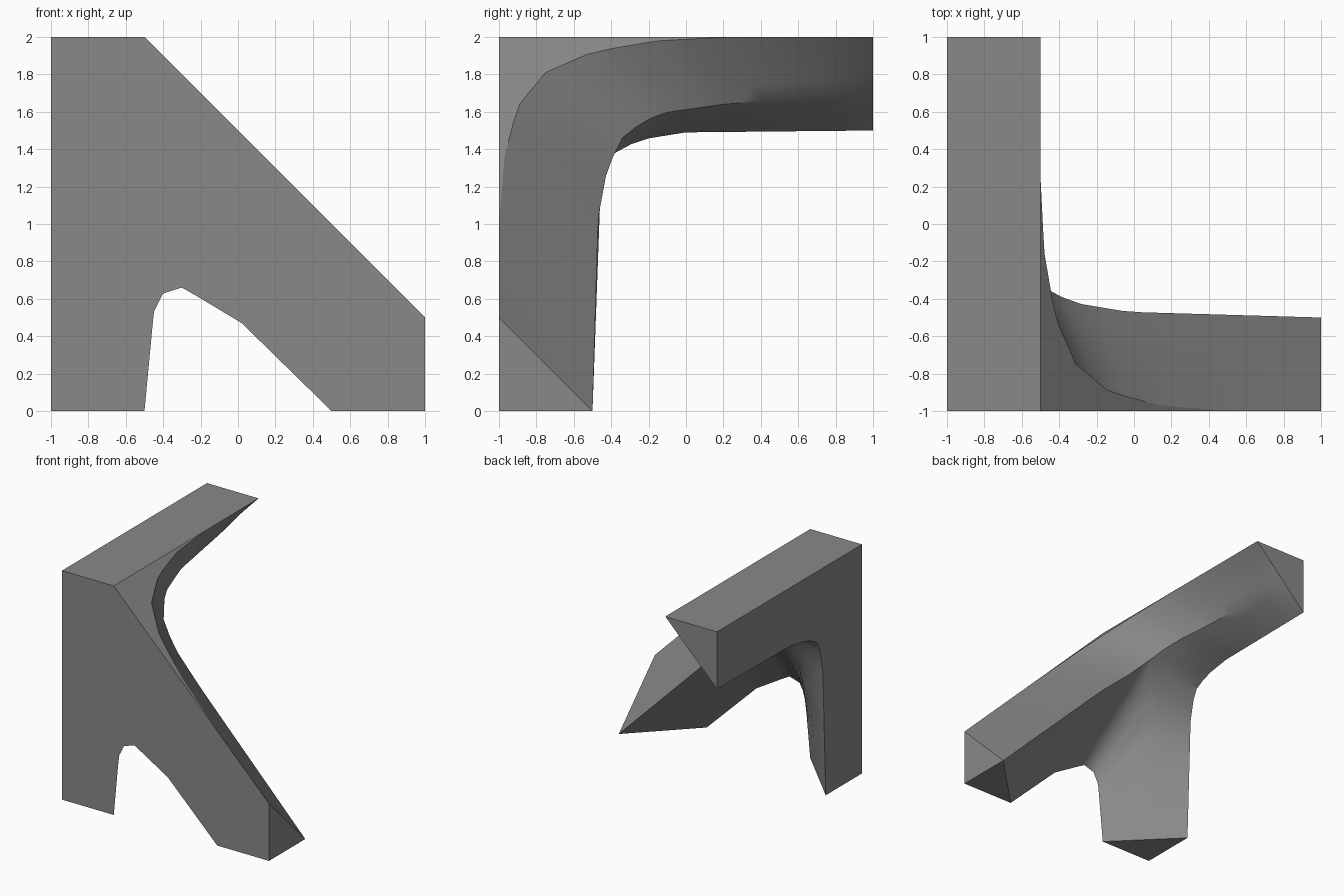
import bpy, bmesh
from mathutils import Vector

if "Cube" in bpy.data.objects:
    bpy.data.objects.remove(bpy.data.objects["Cube"])

N, M = 14, 4   # samples along each arm, and across each half strip


def resample(pts):
    """Evenly spaced points along a polyline."""
    pts = [Vector(p) for p in pts]
    lens = [(b - a).length for a, b in zip(pts, pts[1:])]
    total, out = sum(lens), []
    for i in range(N + 1):
        d, k = total * i / N, 0
        while k < len(lens) - 1 and d > lens[k]:
            d -= lens[k]
            k += 1
        out.append(pts[k].lerp(pts[k + 1], min(1, d / lens[k])))
    return out


bm = bmesh.new()


def face(pts):
    clean = []
    for p in pts:
        p = Vector(p)
        if not clean or (p - clean[-1]).length > 1e-5:
            clean.append(p)
    bm.faces.new([bm.verts.new(p) for p in clean])


def strip(edge, ridge):
    rows = [[a.lerp(b, j / M) for j in range(M + 1)] for a, b in zip(edge, ridge)]
    for r, s in zip(rows, rows[1:]):
        for j in range(M):
            face([r[j], r[j + 1], s[j + 1], s[j]])


# Middle lines of the three arms, meeting at the hub
hub = (-.48, -.34, 1.46)
mid_top = resample([(-.75, 1, 1.75), (-.755, .9, 1.70), (-.69, .2, 1.64), (-.6, -.15, 1.59), (-.52, -.28, 1.51), hub])
mid_leg = resample([(-.75, -.75, 0), (-.71, -.71, .6), (-.66, -.61, 1.0), (-.57, -.47, 1.28), hub])
mid_brace = resample([(1, -.5, 0), (-.03, -.47, 1.03), (-.33, -.42, 1.3), hub])

# Curved borders on the chamfer, left and front planes, split at their corners
a0 = resample([(-.5, 1, 2), (-.5, .25, 2), (-.48, -.15, 1.98), (-.42, -.5, 1.92), (-.31, -.75, 1.81)])
a1 = resample([(1, -1, .5), (.5, -1, 1), (.14, -.97, 1.36), (-.13, -.9, 1.63), (-.31, -.75, 1.81)])
b0 = resample([(-1, 1, 1.5), (-1, 0, 1.49), (-1, -.25, 1.45), (-1, -.38, 1.38)])
b1 = resample([(-1, -.5, 0), (-1, -.46, 1.1), (-1, -.42, 1.3), (-1, -.38, 1.38)])
c0 = resample([(-.5, -1, 0), (-.45, -1, .53), (-.4, -1, .63), (-.3, -1, .66)])
c1 = resample([(.5, -1, 0), (.02, -1, .47), (-.28, -1, .65), (-.3, -1, .66)])

# Blended inner surface
for edge, ridge in ((a0, mid_top), (a1, mid_brace), (b0, mid_top),
                    (b1, mid_leg), (c0, mid_leg), (c1, mid_brace)):
    strip(edge, ridge)

# Flat outer planes: front, left, top and the sloping chamfer
on_top = [p for p in a0 if p.z > 1.9999]
on_front = [p for p in a1 if p.y < -.9999]
face(c0 + c1[::-1][1:] + [(1, -1, 0)] + on_front + [(-.5, -1, 2), (-1, -1, 2), (-1, -1, 0)])
face(b0 + b1[::-1][1:] + [(-1, -1, 0), (-1, -1, 2), (-1, 1, 2)])
face(on_top + [(-.5, -1, 2), (-1, -1, 2), (-1, 1, 2)])
face(a0[len(on_top) - 1:] + a1[len(on_front) - 1:][::-1][1:] + [(-.5, -1, 2)])

# Arm ends
face([(-1, 1, 2), a0[0], mid_top[0], b0[0]])
face([(-1, -1, 0), b1[0], mid_leg[0], c0[0]])
face([(1, -1, 0), a1[0], mid_brace[0]])
face([(1, -1, 0), c1[0], mid_brace[0]])

bmesh.ops.remove_doubles(bm, verts=bm.verts, dist=1e-4)
bmesh.ops.recalc_face_normals(bm, faces=bm.faces)
me = bpy.data.meshes.new("corner_bracket")
bm.to_mesh(me)
bm.free()
ob = bpy.data.objects.new("corner_bracket", me)
bpy.context.collection.objects.link(ob)

mat = bpy.data.materials.new("mid grey")
mat.diffuse_color = (.25, .25, .25, 1)
mat.use_nodes = True
mat.node_tree.nodes["Principled BSDF"].inputs["Base Color"].default_value = mat.diffuse_color
me.materials.append(mat)

bpy.context.view_layer.objects.active = ob
ob.select_set(True)
bpy.ops.object.shade_smooth_by_angle(angle=.55)
